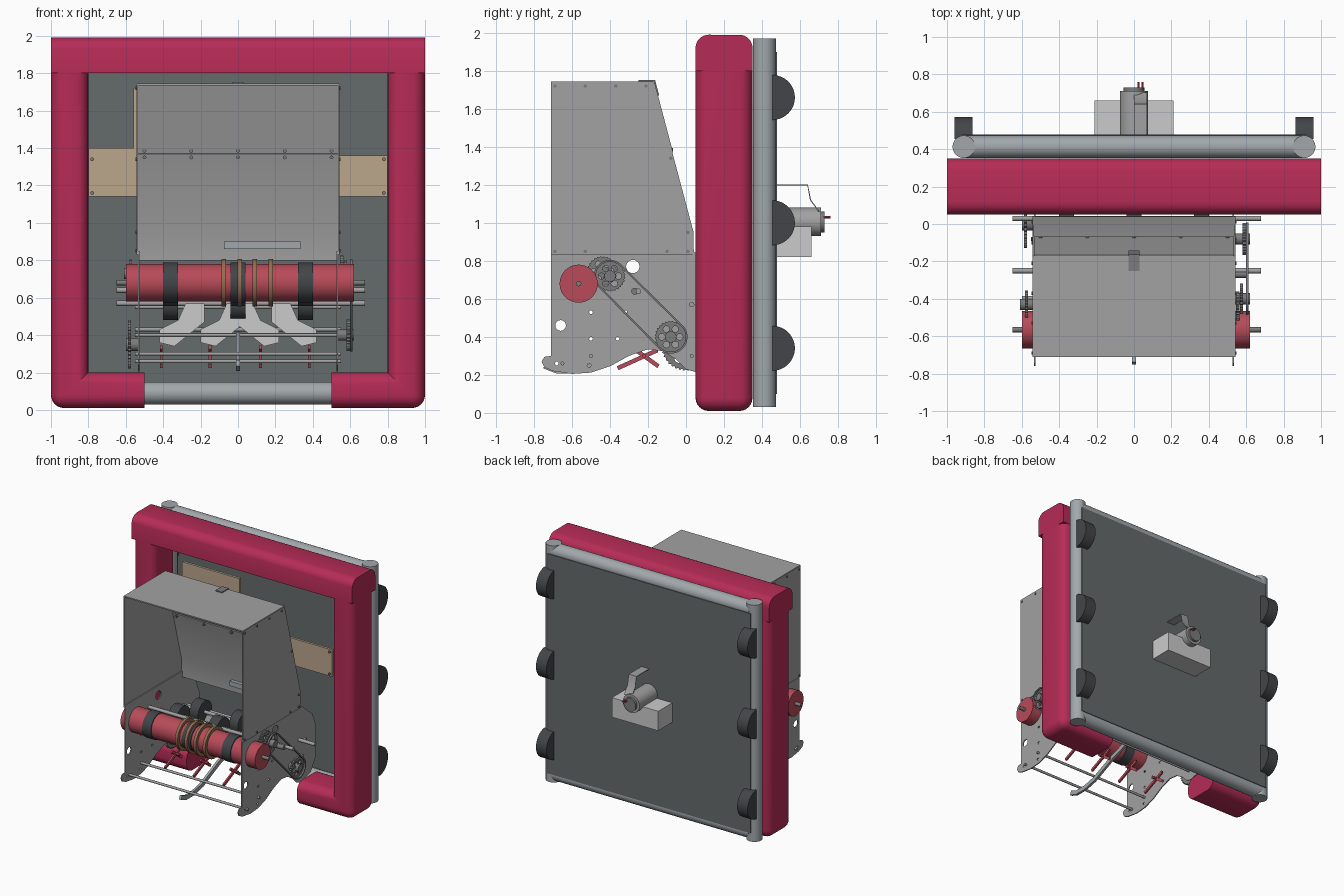
import bpy, bmesh
from math import sin, cos, pi, acos, atan2, hypot, radians
from mathutils import Vector

if "Cube" in bpy.data.objects:
    bpy.data.objects.remove(bpy.data.objects["Cube"])


def mat(name, r, g, b):
    m = bpy.data.materials.new(name)
    m.diffuse_color = (r, g, b, 1)
    m.use_nodes = True
    m.node_tree.nodes["Principled BSDF"].inputs["Base Color"].default_value = m.diffuse_color
    return m


RED = mat("bumper_red", 0.47, 0.025, 0.095)
ROLL = mat("roller_red", 0.48, 0.07, 0.1)
DARK = mat("rubber", 0.055, 0.06, 0.065)
PANEL = mat("panel_grey", 0.13, 0.145, 0.15)
PIPE = mat("pipe_grey", 0.36, 0.39, 0.41)
STEEL = mat("steel", 0.2, 0.2, 0.2)
SHEET = mat("sheet_grey", 0.36, 0.36, 0.36)
WOOD = mat("wood", 0.5, 0.38, 0.26)
BROWN = mat("brown_band", 0.3, 0.15, 0.08)


def add(name, me, m=None):
    o = bpy.data.objects.new(name, me)
    bpy.context.collection.objects.link(o)
    if m:
        me.materials.clear()
        me.materials.append(m)
    return o


def from_bm(name, bm, m=None):
    bmesh.ops.recalc_face_normals(bm, faces=bm.faces)
    me = bpy.data.meshes.new(name)
    bm.to_mesh(me)
    bm.free()
    return add(name, me, m)


def box(name, lo, hi, m=None):
    bm = bmesh.new()
    bmesh.ops.create_cube(bm, size=1)
    lo, hi = Vector(lo), Vector(hi)
    for v in bm.verts:
        v.co = Vector([l + (c + 0.5) * (h - l) for l, c, h in zip(lo, v.co, hi)])
    return from_bm(name, bm, m)


def rod(name, a, b, r, m=None, n=32):
    a, b = Vector(a), Vector(b)
    bm = bmesh.new()
    bmesh.ops.create_cone(bm, cap_ends=True, segments=n, radius1=r, radius2=r, depth=(b - a).length)
    o = from_bm(name, bm, m)
    o.rotation_euler = (b - a).to_track_quat('Z', 'Y').to_euler()
    o.location = (a + b) / 2
    return o


def plate(name, loops, t, pos, m=None, front=False):
    """Sheet of thickness t with holes: (y,z) outlines at x=pos, or (x,z) at y=pos."""
    cu = bpy.data.curves.new(name, 'CURVE')
    cu.dimensions, cu.fill_mode, cu.extrude = '2D', 'BOTH', t / 2
    for pts in loops:
        s = cu.splines.new('POLY')
        s.points.add(len(pts) - 1)
        for p, c in zip(s.points, pts):
            p.co = (c[0], c[1], 0, 1)
        s.use_cyclic_u = True
    tmp = bpy.data.objects.new("tmp", cu)
    bpy.context.collection.objects.link(tmp)
    bpy.context.view_layer.update()
    me = bpy.data.meshes.new_from_object(tmp.evaluated_get(bpy.context.evaluated_depsgraph_get()))
    bpy.data.objects.remove(tmp)
    o = add(name, me, m)
    o.rotation_euler = (pi / 2, 0, 0 if front else pi / 2)
    o.location = (0, pos, 0) if front else (pos, 0, 0)
    return o


def arc(c, r, a0=0.0, a1=2 * pi, n=24):
    return [(c[0] + r * cos(a0 + (a1 - a0) * i / n), c[1] + r * sin(a0 + (a1 - a0) * i / n)) for i in range(n)]


def strip(path, t):
    """Outline of a ribbon following an open path."""
    a, b = [], []
    for i, p in enumerate(path):
        q0, q1 = path[max(i - 1, 0)], path[min(i + 1, len(path) - 1)]
        dx, dy = q1[0] - q0[0], q1[1] - q0[1]
        k = t / 2 / hypot(dx, dy)
        a.append((p[0] - dy * k, p[1] + dx * k))
        b.append((p[0] + dy * k, p[1] - dx * k))
    return a + b[::-1]


def belt(c1, r1, c2, r2):
    dx, dy = c2[0] - c1[0], c2[1] - c1[1]
    a, b = atan2(dy, dx), acos((r1 - r2) / hypot(dx, dy))
    return arc(c2, r2, a - b, a + b) + arc(c1, r1, a + b, a + 2 * pi - b)


def sprocket(name, c, r, x, teeth=28):
    n = teeth * 2
    rim = [(c[0] + (r if i % 2 else r * .92) * cos(2 * pi * i / n),
            c[1] + (r if i % 2 else r * .92) * sin(2 * pi * i / n)) for i in range(n)]
    holes = [arc((c[0] + r * .55 * cos(k * pi / 3), c[1] + r * .55 * sin(k * pi / 3)), r * .2, n=12) for k in range(6)]
    plate(name, [rim] + holes, 0.018, x, STEEL)


# Padded bumper: two L-shaped sides and a top beam
L = [(1, .01), (.5, .01), (.5, .2), (.8, .2), (.8, 1.8), (1, 1.8)]
for s in (-1, 1):
    bm = bmesh.new()
    f = bm.faces.new([bm.verts.new((s * x, .05, z)) for x, z in L])
    ext = bmesh.ops.extrude_face_region(bm, geom=[f])
    bmesh.ops.translate(bm, vec=(0, .3, 0), verts=[v for v in ext['geom'] if isinstance(v, bmesh.types.BMVert)])

    def keep(e):
        p, q = e.verts[0].co, e.verts[1].co
        end = all(abs(abs(v.x) - .5) < .01 for v in (p, q)) or all(v.z > 1.7 for v in (p, q))
        return not end and not (abs(p.y - q.y) > .1 and (abs(abs(p.x) - .8) < .01 or abs(abs(p.x) - .5) < .01))
    bmesh.ops.bevel(bm, geom=[e for e in bm.edges if keep(e)], offset=.07, segments=6, profile=.5, affect='EDGES')
    from_bm("bumper_side", bm, RED)
top = (arc((.28, 1.92), .07, 0, pi / 2, 8) + arc((.12, 1.92), .07, pi / 2, pi, 8) + [(.05, 1.8), (.35, 1.8)])
plate("bumper_top", [top], 2, 0, RED)

# Pipe frame, back panel and rear wheels
for s in (-1, 1):
    rod("frame_post", (s * .91, .413, .03), (s * .91, .413, 1.97), .06, PIPE)
    for z in (.34, 1.0, 1.66):
        plate("rear_wheel", [arc((.455, z), .118, -pi / 2, pi / 2, 24) + [(.455, z + .118)]], .095, s * .912, DARK)
for z in (.09, 1.91):
    rod("frame_rail", (-.9, .413, z), (.9, .413, z), .06, PIPE)
box("back_panel", (-.92, .465, .1), (.92, .478, 1.9), PANEL)

# Rear motor, its box and bent bracket
box("motor_box", (-.21, .475, .82), (.21, .66, .98))
rod("motor", (0, .475, 1.005), (0, .71, 1.005), .075, SHEET)
rod("motor_cap", (0, .71, 1.005), (0, .73, 1.005), .055, STEEL)
for x in (.025, .045):
    rod("motor_terminal", (x, .72, 1.03), (x, .76, 1.03), .006, ROLL, 10)
plate("motor_bracket", [strip([(.475, 1.2), (.64, 1.2), (.655, 1.12), (.7, 1.06)], .006)], .07, .035, SHEET)

# Wooden boards behind the hopper
plate("left_board", [[(-.8, 1.14), (-.04, 1.14), (-.04, 1.72), (-.56, 1.72), (-.56, 1.4), (-.8, 1.4)]], .02, .085, WOOD, True)
plate("right_board", [[(.1, 1.14), (.8, 1.14), (.8, 1.36), (.1, 1.36)]], .02, .085, WOOD, True)
for x in (-.78, .78):
    for z in (1.16, 1.34):
        rod("board_screw", (x, .065, z), (x, .08, z), .01, STEEL, 12)

# Hopper shell, open at the front
upper = [(-.71, 1.74), (-.17, 1.74), (.04, .95), (.04, .83), (-.71, .83)]
lower = [(-.71, .85), (.04, .85), (.2, .72), (.25, .6), (.25, .36), (.18, .25), (.05, .215), (0, .23),
         (-.05, .28), (-.12, .325), (-.2, .335), (-.3, .3), (-.4, .245), (-.5, .212), (-.6, .205),
         (-.7, .22), (-.745, .24), (-.76, .27), (-.745, .295), (-.71, .3)]
holes = [arc((-.66, .46), .028), arc((-.28, .77), .035)] + [
    arc(c, .01, n=10) for c in ((-.68, .26), (-.51, .25), (-.5, .39), (-.36, .39), (-.5, .53), (-.32, .53))]
for s in (-1, 1):
    plate("hopper_side", [upper], .008, s * .538, SHEET)
    plate("intake_side", [lower] + holes, .008, s * .53, SHEET)
    for y, z in ((-.69, 1.72), (-.53, 1.72), (-.37, 1.72), (-.21, 1.72), (-.69, .85), (-.53, .85),
                 (-.1, .85), (.01, .85), (.01, .95), (-.08, 1.34)):
        rod("side_screw", (s * .54, y, z), (s * .548, y, z), .009, STEEL, 10)
box("hopper_top", (-.54, -.71, 1.735), (.54, -.17, 1.745), SHEET)
plate("hopper_back_upper", [strip([(-.17, 1.74), (-.072, 1.37)], .008)], 1.07, 0, SHEET)
plate("hopper_back_lower", [strip([(-.08, 1.37), (.035, .95), (.038, .8)], .008)], 1.07, 0, SHEET)
for x in (-.5, -.25, 0, .25, .5):
    for y, z in ((-.078, 1.385), (-.085, 1.35)):
        rod("back_screw", (x, y - .012, z), (x, y + .01, z), .01, STEEL, 10)
plate("hopper_latch", [strip([(-.25, 1.748), (-.165, 1.748), (-.145, 1.67)], .008)], .06, 0, STEEL)
box("inner_ledge", (-.075, 0, .86), (.335, .03, .9), PIPE)

# Front roller with bands
RY, RZ = -.565, .68
rod("front_roller", (-.6, RY, RZ), (.62, RY, RZ), .1, ROLL, 48)
rod("roller_shaft", (-.65, RY, RZ), (.68, RY, RZ), .014, STEEL)
for x in (-.36, 0, .36):
    rod("roller_band", (x - .04, RY, RZ), (x + .04, RY, RZ), .107, DARK, 48)
for x in (-.075, .01, .09, .175):
    plate("brown_ring", [arc((RY, RZ), .127, n=40), arc((RY, RZ), .101, n=40)], .024, x, BROWN)

# Inner shafts with drive wheels
for y, z, r in ((-.25, .64, .085), (.03, .57, .09)):
    rod("wheel_shaft", (-.65, y, z), (.68, y, z), .014, SHEET)
    for x in (-.36, 0, .36):
        rod("drive_wheel", (x - .04, y, z), (x + .04, y, z), r, DARK)
rod("upper_shaft", (-.6, -.4, .72), (.6, -.4, .72), .014, SHEET)

# Lower cross bars and deflector fingers
for y, z in ((-.65, .26), (-.5, .3), (-.08, .4), (.06, .43), (.1, .55), (.03, .3)):
    rod("cross_bar", (-.55, y, z), (.55, y, z), .01, SHEET, 16)
for s, cx in ((1, -.3), (1, -.08), (-1, .1), (-1, .3)):
    pts = [(.02, .57), (.12, .57), (.12, .47), (-.04, .34), (-.12, .36), (-.12, .43), (-.02, .48)]
    plate("deflector", [[(cx + s * x, z) for x, z in pts]], .012, .0, None, True)

# Centre guide and small red hooks
plate("centre_guide", [strip([(-.745, .25), (-.68, .225), (-.58, .225), (-.47, .25), (-.36, .3), (-.25, .35),
                              (-.1, .4)], .035)], .02, 0, PIPE)
for x in (-.41, -.15, .12, .38):
    plate("hook_long_arm", [strip([(-.36, .235), (-.15, .33)], .022)], .014, x, ROLL)
    plate("hook_short_arm", [strip([(-.27, .335), (-.145, .245)], .022)], .014, x, ROLL)
    rod("hook_pin", (x - .035, -.22, .3), (x + .035, -.22, .3), .01, ROLL, 12)

# Sprockets and chains on both sides
A, B = (-.4, .72), (-.08, .4)
sprocket("upper_sprocket", A, .082, .575)
sprocket("lower_sprocket", B, .085, .59)
sprocket("roller_gear", (-.44, .745), .08, .555)
plate("drive_chain", [belt(A, .085, B, .088), belt(A, .075, B, .078)], .014, .605, STEEL)
rod("upper_hub", (.535, *A), (.62, *A), .03, STEEL)
rod("lower_hub", (.535, *B), (.62, *B), .03, STEEL)
rod("chain_tensioner", (.53, -.27, .64), (.61, -.27, .64), .018, STEEL)
sprocket("left_large_sprocket", (.0, .35), .13, -.58, 36)
rod("left_hub", (-.6, 0, .35), (-.53, 0, .35), .035, STEEL)
sprocket("left_upper_sprocket", (-.43, .73), .075, -.575)
rod("left_upper_hub", (-.61, -.43, .73), (-.53, -.43, .73), .03, STEEL)

# Smooth shading with sharp edges kept
for o in bpy.context.scene.objects:
    o.select_set(True)
    bpy.context.view_layer.objects.active = o
bpy.ops.object.shade_smooth_by_angle(angle=radians(30))
